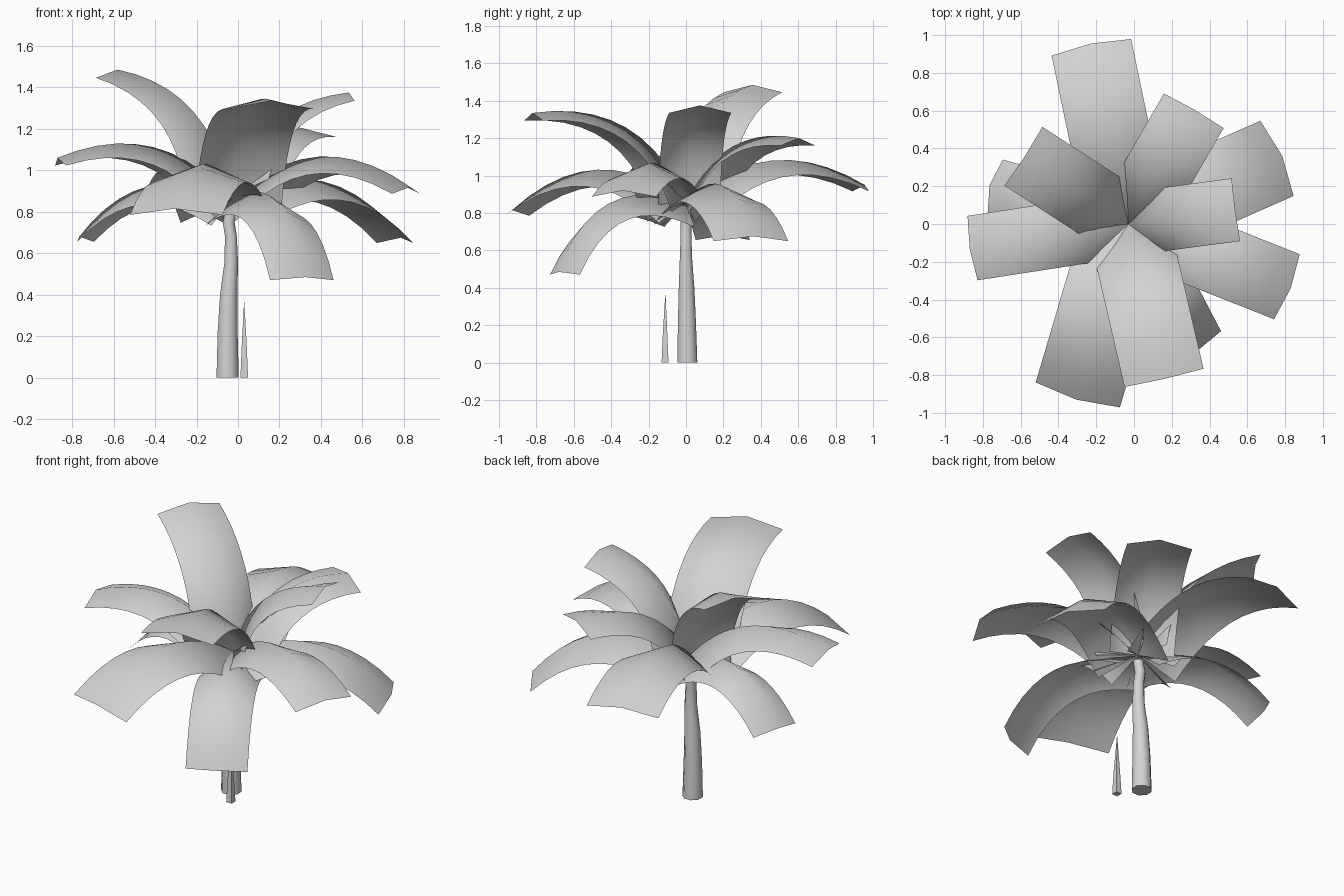
import bpy
import math
from mathutils import Vector

if "Cube" in bpy.data.objects:
    bpy.data.objects.remove(bpy.data.objects["Cube"])

grey = bpy.data.materials.new("light grey")
grey.diffuse_color = (0.65, 0.65, 0.65, 1)
grey.use_nodes = True
grey.node_tree.nodes["Principled BSDF"].inputs["Base Color"].default_value = grey.diffuse_color


def add_mesh(name, verts, faces, angle):
    mesh = bpy.data.meshes.new(name)
    mesh.from_pydata(verts, [], faces)
    mesh.materials.append(grey)
    obj = bpy.data.objects.new(name, mesh)
    bpy.context.collection.objects.link(obj)
    bpy.ops.object.select_all(action='DESELECT')
    obj.select_set(True)
    bpy.context.view_layer.objects.active = obj
    bpy.ops.object.shade_smooth_by_angle(angle=math.radians(angle))
    return obj


def add_tube(name, rings, sides):
    """Tapered tube through rings of (x, y, z, radius)."""
    verts, faces = [], []
    for x, y, z, r in rings:
        for i in range(sides):
            a = math.tau * (i + 0.5) / sides
            verts.append((x + r * math.cos(a), y + r * math.sin(a), z))
    for k in range(len(rings) - 1):
        for i in range(sides):
            j = (i + 1) % sides
            faces.append((k * sides + i, k * sides + j,
                          (k + 1) * sides + j, (k + 1) * sides + i))
    faces.append(tuple(reversed(range(sides))))
    faces.append(tuple(range(len(verts) - sides, len(verts))))
    return add_mesh(name, verts, faces, 60)


CROWN = Vector((-0.03, 0, 0.86))


def add_leaf(name, tip, width, bulge=0.19, steps=10):
    """Arched card, folded along its midrib, from the crown to the tip."""
    tip = Vector(tip)
    chord = tip - CROWN
    out = Vector((chord.x, chord.y, 0)).normalized()
    side = Vector((-out.y, out.x, 0))
    up = side.cross(chord).normalized() * -1
    if up.z < 0:
        up = -up
    ctrl = (CROWN + tip) / 2 + up * (2 * bulge * chord.length)
    verts, faces = [], []
    for k in range(steps + 1):
        t = k / steps
        p = CROWN * (1 - t) ** 2 + ctrl * (2 * t * (1 - t)) + tip * t * t
        tangent = ((ctrl - CROWN) * (1 - t) + (tip - ctrl) * t).normalized()
        normal = tangent.cross(side)
        drop = normal * (0.14 - 0.10 * t)
        verts += [p + side * (width / 2) - drop, p, p - side * (width / 2) - drop]
    for k in range(steps):
        for c in range(2):
            a = 3 * k + c
            faces.append((a, a + 1, a + 4, a + 3))
    return add_mesh(name, verts, faces, 85)


# Trunk with a slight bend
add_tube("trunk", [(-0.05, 0.007, 0, 0.058), (-0.05, 0.005, 0.22, 0.052),
                   (-0.045, 0.003, 0.4, 0.045), (-0.033, 0, 0.55, 0.036),
                   (-0.034, 0, 0.68, 0.031), (-0.045, 0, 0.75, 0.031),
                   (-0.03, 0, 0.82, 0.03)], 8)

# Young shoot beside the trunk
add_tube("shoot", [(0.03, -0.112, 0, 0.026), (0.03, -0.112, 0.14, 0.018),
                   (0.03, -0.11, 0.365, 0.001)], 4)

# Crown leaves: tip centre, width, arch
leaves = {
    "leaf_back": ((-0.23, 0.955, 0.95), 0.43, 0.18),
    "leaf_back_right": ((0.32, 0.605, 1.20), 0.365, 0.18),
    "leaf_right_high": ((0.535, 0.075, 1.375), 0.335, 0.18),
    "leaf_front_high": ((0.16, -0.82, 1.335), 0.43, 0.19),
    "leaf_front": ((-0.305, -0.93, 0.815), 0.465, 0.20),
    "leaf_left_high": ((-0.58, 0.355, 1.485), 0.37, 0.17),
    "leaf_left": ((-0.87, -0.13, 1.06), 0.345, 0.18),
    "leaf_left_low": ((-0.765, 0.205, 0.68), 0.30, 0.20),
    "leaf_right_low": ((0.785, 0.36, 0.675), 0.435, 0.20),
    "leaf_right": ((0.83, -0.34, 0.92), 0.37, 0.19),
    "leaf_front_low": ((0.325, -0.68, 0.485), 0.345, 0.23),
}
for leaf_name, (tip, width, bulge) in leaves.items():
    add_leaf(leaf_name, tip, width, bulge)
